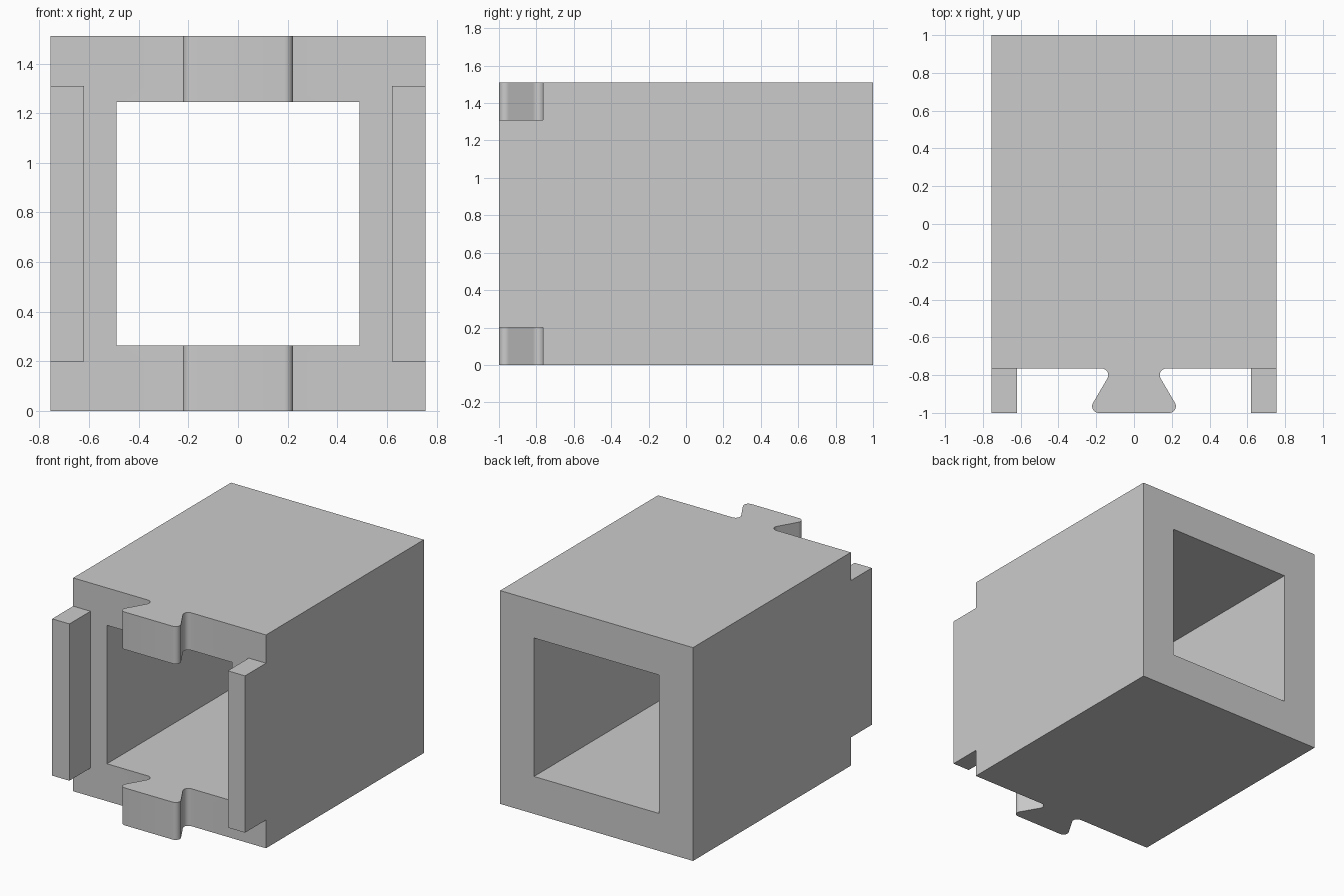
import bpy
import bmesh
from math import radians, sin, cos, sqrt
from mathutils import Vector

cube = bpy.data.objects.get("Cube")
if cube:
    bpy.data.objects.remove(cube, do_unlink=True)

HALF_W, HEIGHT = 0.755, 1.51
FRONT, SHOULDER, BACK = -1.0, -0.765, 1.0
RAIL_IN = 0.62
FILLET = 0.035

grey = bpy.data.materials.new("light grey")
grey.use_nodes = True
grey.diffuse_color = (0.6, 0.6, 0.6, 1)
grey.node_tree.nodes["Principled BSDF"].inputs["Base Color"].default_value = (0.6, 0.6, 0.6, 1)


def prism(name, outline, z0, z1):
    """Closed plan outline extruded from z0 to z1."""
    bm = bmesh.new()
    base = bm.faces.new([bm.verts.new((x, y, z0)) for x, y in outline])
    top = bmesh.ops.extrude_face_region(bm, geom=[base])["geom"]
    bmesh.ops.translate(bm, vec=(0, 0, z1 - z0),
                        verts=[v for v in top if isinstance(v, bmesh.types.BMVert)])
    bmesh.ops.recalc_face_normals(bm, faces=bm.faces)
    mesh = bpy.data.meshes.new(name)
    bm.to_mesh(mesh)
    bm.free()
    mesh.materials.append(grey)
    obj = bpy.data.objects.new(name, mesh)
    bpy.context.collection.objects.link(obj)
    return obj


def box(name, x0, x1, y0, y1, z0, z1):
    return prism(name, [(x0, y0), (x1, y0), (x1, y1), (x0, y1)], z0, z1)


def rounded(prev, corner, nxt, r, steps=8):
    """Points of an arc that rounds one corner of an outline."""
    c = Vector(corner)
    a, b = (Vector(prev) - c).normalized(), (Vector(nxt) - c).normalized()
    half = a.angle(b) / 2
    axis = (a + b).normalized()
    side = (a - b).normalized()
    centre = c + axis * (r / sin(half))
    sweep = radians(90) - half
    return [tuple(centre + r * (side * sin(t) - axis * cos(t)))
            for t in (sweep * (1 - 2 * i / steps) for i in range(steps + 1))]


# Right half of the plan: dovetail, pocket, side rail, body
tip, neck = (0.248, FRONT), (0.11, SHOULDER)
half_plan = rounded((0, FRONT), tip, neck, FILLET)
half_plan += rounded(tip, neck, (RAIL_IN, SHOULDER), FILLET)
half_plan += [(RAIL_IN, SHOULDER), (RAIL_IN, FRONT), (HALF_W, FRONT), (HALF_W, BACK)]
plan = half_plan + [(-x, y) for x, y in reversed(half_plan)]
housing = prism("square_tube_housing", plan, 0, HEIGHT)

# Square bore, and notches that shorten the rails at both ends
cutters = [box("bore_cutter", -0.49, 0.49, -1.3, 1.3, 0.265, 1.245)]
for side in (-1, 1):
    x0, x1 = sorted((side * 0.4, side * 0.9))
    for z0, z1 in ((-0.2, 0.2), (1.31, 1.7)):
        cutters.append(box("rail_notch_cutter", x0, x1, -1.3, SHOULDER, z0, z1))

bpy.ops.object.select_all(action="DESELECT")
bpy.context.view_layer.objects.active = housing
housing.select_set(True)
for cutter in cutters:
    cutter.hide_render = True
    mod = housing.modifiers.new("cut", "BOOLEAN")
    mod.operation, mod.solver, mod.object = "DIFFERENCE", "EXACT", cutter
    bpy.ops.object.modifier_apply(modifier=mod.name)
    bpy.data.objects.remove(cutter, do_unlink=True)

# Smooth fillets, sharp edges elsewhere
bpy.ops.object.shade_smooth_by_angle(angle=radians(30))
